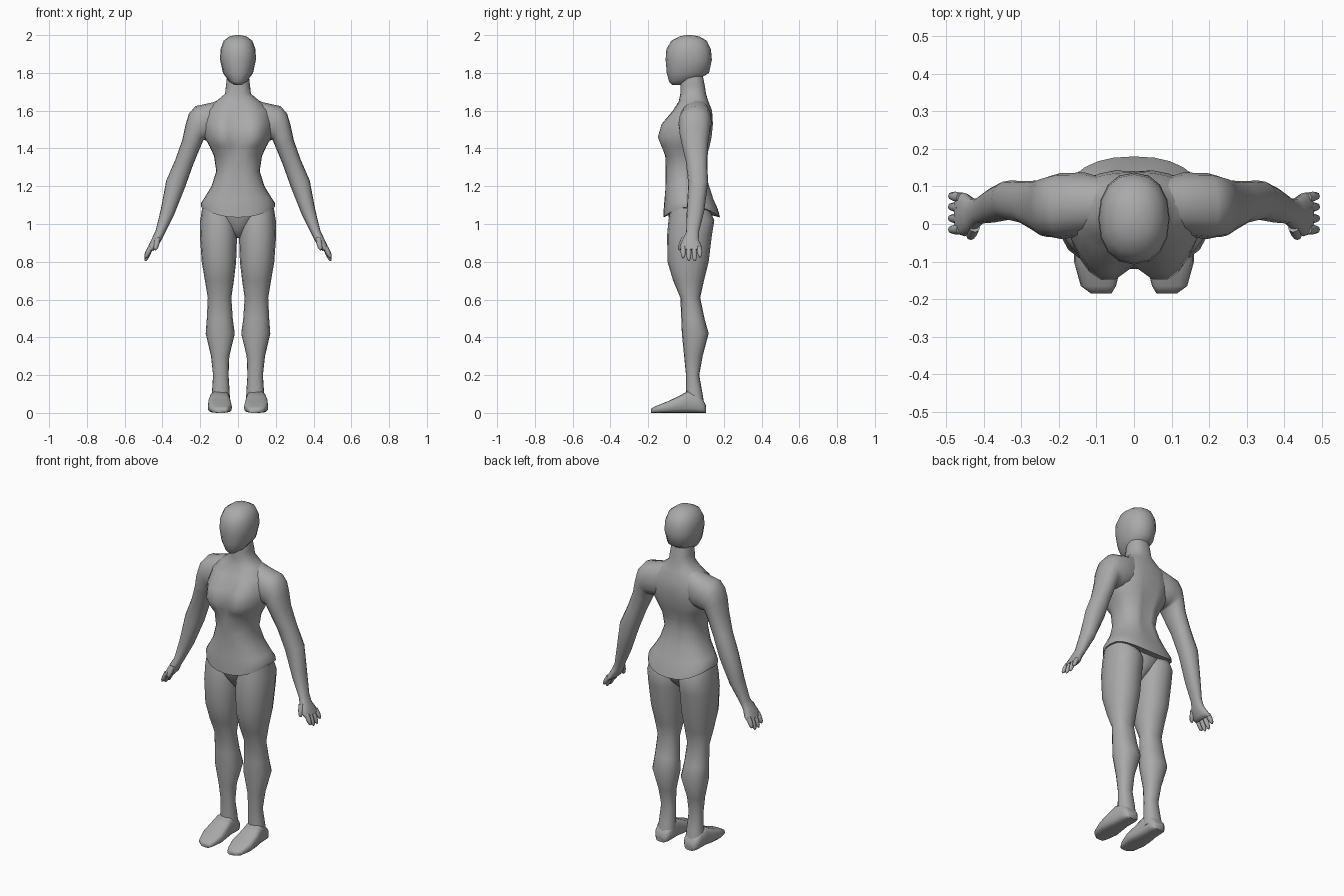
import bpy, bmesh, math
from mathutils import Vector

skin = bpy.data.materials.new("grey clay")
skin.diffuse_color = (0.4, 0.4, 0.4, 1)


def loft(name, rings, mirror=False, angle=65):
    """Skin a list of equal-length point rings and cap both ends."""
    bm = bmesh.new()
    vs = [[bm.verts.new(p) for p in r] for r in rings]
    n = len(vs[0])
    for a, b in zip(vs, vs[1:]):
        for i in range(n):
            j = (i + 1) % n
            bm.faces.new((a[i], a[j], b[j], b[i]))
    bm.faces.new(vs[0])
    bm.faces.new(vs[-1])
    bmesh.ops.recalc_face_normals(bm, faces=bm.faces)
    me = bpy.data.meshes.new(name)
    bm.to_mesh(me)
    bm.free()
    me.materials.append(skin)
    me.shade_smooth()
    me.set_sharp_from_angle(angle=math.radians(angle))
    ob = bpy.data.objects.new(name, me)
    bpy.context.collection.objects.link(ob)
    if mirror:
        m = ob.modifiers.new("mirror", 'MIRROR')
        m.use_mirror_merge = False
    return ob


def oval(n, power=1.0):
    """Unit superellipse points as (u, v)."""
    out = []
    for i in range(n):
        a = 2 * math.pi * i / n
        c, s = math.cos(a), math.sin(a)
        out.append((math.copysign(abs(c) ** power, c) if abs(c) > 1e-6 else 0.0,
                    math.copysign(abs(s) ** power, s) if abs(s) > 1e-6 else 0.0))
    return out


def level(z, x0, x1, y0, y1, n=16, power=0.9):
    """Horizontal ring between x and y limits."""
    return [Vector(((x0 + x1) / 2 + u * (x1 - x0) / 2,
                    (y0 + y1) / 2 + v * (y1 - y0) / 2, z)) for u, v in oval(n, power)]


# torso and neck: z, half width, front y, back y, bust, spine dent, navel dent, side lift
def torso_ring(z, w, yf, yb, bust=0, spine=0, navel=0, lift=0):
    pts = level(z, -w, w, yf, yb, 28, 0.85)
    for p, (u, v) in zip(pts, oval(28)):
        p.z += lift * u * u
        if v < 0:
            p.y -= bust * max(0, 1 - ((abs(p.x) - 0.085) / 0.08) ** 2)
        if abs(u) < 1e-5:
            p.y += navel if v < 0 else -spine
    return pts


loft("torso", [torso_ring(*r) for r in (
    (1.05, .16, -.085, .12, 0, 0, 0, .04),
    (1.035, .195, -.12, .18, 0, 0, 0, .055),
    (1.08, .197, -.118, .168, 0, 0, 0, .03),
    (1.13, .177, -.114, .148, 0, .004, 0, .01),
    (1.20, .14, -.11, .125, 0, .014, .012),
    (1.28, .115, -.108, .103, 0, .016),
    (1.36, .127, -.11, .112, 0, .016),
    (1.41, .15, -.108, .127, .032, .014),
    (1.46, .178, -.112, .138, .048, .01),
    (1.53, .185, -.098, .145, .04, .004),
    (1.60, .17, -.062, .138, .012),
    (1.65, .115, -.038, .118),
    (1.69, .068, -.03, .106),
    (1.73, .064, -.03, .1),
    (1.78, .058, -.025, .09))])

# head
loft("head", [level(z, -w, w, a, b) for z, w, a, b in (
    (1.737, .018, -.075, -.03), (1.755, .048, -.09, .05),
    (1.80, .08, -.102, .122), (1.87, .095, -.108, .137),
    (1.925, .093, -.104, .132), (1.97, .076, -.078, .11),
    (1.993, .045, -.035, .07), (2.0, .012, 0, .03))])

# pelvis between the thighs
loft("pelvis", [level(z, -w, w, a, b) for z, w, a, b in (
    (.925, .015, -.03, .05), (.97, .05, -.065, .1),
    (1.02, .11, -.088, .13), (1.075, .165, -.1, .13))])

# legs: z, inner x, outer x, front y, back y
loft("leg", [level(*r) for r in (
    (1.085, .03, .19, -.08, .12), (1.02, .008, .2, -.093, .15),
    (.94, .005, .202, -.1, .137), (.8, .01, .192, -.098, .12),
    (.7, .022, .175, -.068, .095), (.61, .035, .16, -.03, .075),
    (.5, .028, .165, -.025, .098), (.42, .017, .171, -.022, .12),
    (.3, .046, .143, -.01, .088), (.2, .05, .132, 0, .07),
    (.11, .044, .138, 0, .086), (.04, .042, .145, 0, .098))], True)


# feet: y, inner x, outer x, height
def foot_ring(y, x0, x1, h):
    return [Vector(((x0 + x1) / 2 + u * (x1 - x0) / 2, y, h / 2 * (1 + v)))
            for u, v in oval(16, 0.6)]


loft("foot", [foot_ring(*r) for r in (
    (-.185, .06, .115, .022), (-.165, .048, .142, .034), (-.1, .032, .16, .06),
    (-.035, .038, .158, .09), (.01, .044, .15, .115), (.06, .044, .146, .1),
    (.09, .05, .14, .07), (.105, .065, .125, .04))], True)


# arms: outer x,z / inner x,z / centre y / half depth
def limb_ring(xo, zo, xi, zi, y, ry, n=16):
    return [Vector(((xo + xi) / 2 + u * (xo - xi) / 2, y + v * ry,
                    (zo + zi) / 2 + u * (zo - zi) / 2)) for u, v in oval(n, 0.9)]


loft("arm", [limb_ring(*r) for r in (
    (.05, 1.68, .06, 1.46, .055, .06), (.13, 1.645, .13, 1.45, .052, .085),
    (.225, 1.624, .165, 1.44, .048, .088), (.26, 1.585, .18, 1.445, .047, .082),
    (.278, 1.525, .185, 1.44, .045, .08), (.295, 1.445, .2, 1.405, .047, .07),
    (.332, 1.34, .237, 1.315, .057, .057), (.38, 1.23, .28, 1.195, .064, .052),
    (.408, 1.08, .338, 1.05, .05, .046), (.436, .965, .388, .95, .035, .034),
    (.455, .925, .408, .91, .024, .043), (.472, .89, .43, .872, .025, .058),
    (.48, .868, .45, .857, .028, .056))], True)


# fingers and thumb: tapered tubes between two points
def finger(name, a, b, r):
    a, b = Vector(a), Vector(b)
    d = (b - a).normalized()
    s = d.cross(Vector((0, 1, 0))).normalized()
    t = d.cross(s)
    loft(name, [[a.lerp(b, f) + (s * u + t * v) * r * k for u, v in oval(8)]
                for f, k in ((0, 1), (.5, 1), (.85, .75), (1, .3))], True)


for i, (y, tip) in enumerate(((-.014, .82), (.014, .805), (.043, .805), (.07, .825))):
    finger(f"finger_{i + 1}", (.462, y, .878), (.491, y * 1.08, tip), .0135)
finger("thumb", (.425, -.008, .925), (.438, -.037, .862), .015)
